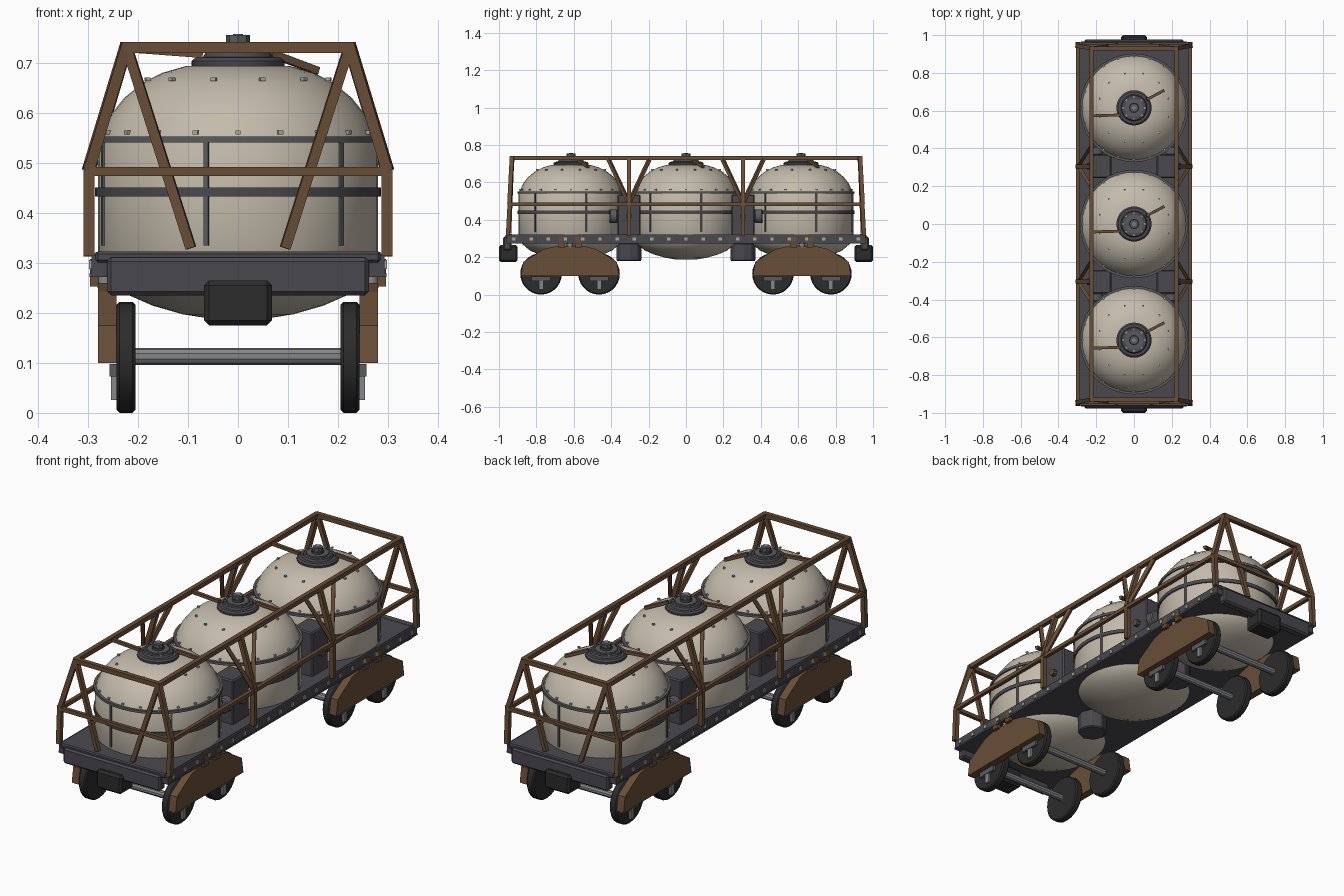
import bpy, bmesh, math
from mathutils import Vector, Matrix

cube = bpy.data.objects.get("Cube")
if cube:
    bpy.data.objects.remove(cube)


def material(name, rgb):
    m = bpy.data.materials.new(name)
    m.use_nodes = True
    col = (*rgb, 1)
    m.diffuse_color = col
    m.node_tree.nodes["Principled BSDF"].inputs["Base Color"].default_value = col
    return m


CREAM = material("cream tank", (0.55, 0.50, 0.41))
SLATE = material("slate frame", (0.068, 0.066, 0.077))
BAND = material("grey band", (0.10, 0.105, 0.115))
DARK = material("dark rubber", (0.025, 0.025, 0.026))
BROWN = material("brown steel", (0.14, 0.075, 0.038))
STEEL = material("light steel", (0.24, 0.245, 0.255))
BOLT = material("bolt grey", (0.40, 0.385, 0.35))


def finish(name, bm, mat, bevel=0, smooth=False):
    bmesh.ops.recalc_face_normals(bm, faces=bm.faces)
    me = bpy.data.meshes.new(name)
    bm.to_mesh(me)
    bm.free()
    me.materials.append(mat)
    ob = bpy.data.objects.new(name, me)
    bpy.context.collection.objects.link(ob)
    if bevel:
        mod = ob.modifiers.new("Bevel", "BEVEL")
        mod.width, mod.segments = bevel, 1
    if smooth:
        bpy.ops.object.select_all(action="DESELECT")
        ob.select_set(True)
        bpy.context.view_layer.objects.active = ob
        bpy.ops.object.shade_smooth_by_angle(angle=math.radians(35))
    return ob


def add_box(bm, centre, size, rot=Matrix()):
    bmesh.ops.create_cube(bm, size=1, matrix=Matrix.Translation(centre) @ rot @ Matrix.Diagonal((*size, 1)))


def box(name, centre, size, mat, bevel=0):
    bm = bmesh.new()
    add_box(bm, centre, size)
    return finish(name, bm, mat, bevel)


def add_bar(bm, a, b, t=0.022):
    a, b = Vector(a), Vector(b)
    d = b - a
    rot = d.to_track_quat("Z", "Y").to_matrix().to_4x4()
    add_box(bm, (a + b) / 2, (t, t, d.length + t * 0.6), rot)


def cyl(name, a, b, r, mat, sides=24, bevel=0, smooth=True):
    a, b = Vector(a), Vector(b)
    d = b - a
    rot = d.to_track_quat("Z", "Y").to_matrix().to_4x4()
    bm = bmesh.new()
    bmesh.ops.create_cone(bm, cap_ends=True, segments=sides, radius1=r, radius2=r, depth=d.length,
                          matrix=Matrix.Translation((a + b) / 2) @ rot)
    return finish(name, bm, mat, bevel, smooth)


def lathe(name, profile, y, mat, sides=40):
    bm = bmesh.new()
    verts = [bm.verts.new((r, y, z)) for r, z in profile]
    edges = [bm.edges.new(p) for p in zip(verts, verts[1:])]
    bmesh.ops.spin(bm, geom=verts + edges, cent=(0, y, 0), axis=(0, 0, 1), angle=math.tau, steps=sides)
    bmesh.ops.remove_doubles(bm, verts=bm.verts, dist=0.0002)
    return finish(name, bm, mat, smooth=True)


def ring_of_boxes(name, y, r, z, count, size, mat, start=0):
    bm = bmesh.new()
    for i in range(count):
        rot = Matrix.Rotation(math.radians(start) + math.tau * i / count, 4, "Z")
        add_box(bm, Vector((0, y, z)) + rot @ Vector((r, 0, 0)), size, rot)
    return finish(name, bm, mat)


# Tanks with hoops, straps, bolts and hatches
TANK = [(0, 0.187), (0.06, 0.189), (0.11, 0.197), (0.17, 0.214), (0.22, 0.236), (0.26, 0.27), (0.28, 0.31),
        (0.28, 0.54), (0.271, 0.56), (0.255, 0.595), (0.227, 0.63), (0.19, 0.66), (0.15, 0.68),
        (0.105, 0.693), (0, 0.695)]
HATCH = [(0, 0.685), (0.088, 0.685), (0.093, 0.694), (0.093, 0.703), (0.085, 0.71), (0.07, 0.711),
         (0.065, 0.72), (0, 0.722)]


def hoop(name, y, z, h, r, mat):
    lathe(name, [(0.272, z - h), (r, z - h), (r, z + h), (0.272, z + h)], y, mat)


for tag, y in (("front", -0.615), ("middle", 0), ("rear", 0.615)):
    lathe(tag + "_tank", TANK, y, CREAM)
    hoop(tag + "_upper_hoop", y, 0.546, 0.006, 0.287, BAND)
    hoop(tag + "_lower_hoop", y, 0.441, 0.009, 0.286, SLATE)
    ring_of_boxes(tag + "_straps", y, 0.281, 0.44, 6, (0.008, 0.009, 0.21), BAND, start=-103)
    ring_of_boxes(tag + "_hoop_bolts", y, 0.272, 0.56, 20, (0.012, 0.01, 0.008), BOLT, start=-90)
    ring_of_boxes(tag + "_dome_bolts", y, 0.187, 0.667, 12, (0.01, 0.01, 0.007), BOLT, start=15)
    lathe(tag + "_hatch", HATCH, y, SLATE)
    cyl(tag + "_hatch_plate", (0, y, 0.715), (0, y, 0.728), 0.05, BAND)
    ring_of_boxes(tag + "_hatch_bolts", y, 0.058, 0.723, 8, (0.01, 0.01, 0.008), STEEL)
    cyl(tag + "_hatch_neck", (0, y, 0.72), (0, y, 0.738), 0.027, SLATE, 12)
    cyl(tag + "_hatch_knob", (0, y, 0.737), (0, y, 0.755), 0.024, BAND, 8, smooth=False)
    cyl(tag + "_knob_cap", (0, y, 0.75), (0, y, 0.757), 0.01, STEEL, 8)
    bm = bmesh.new()
    add_bar(bm, (-0.22, y - 0.042, 0.728), (-0.075, y - 0.038, 0.717), 0.015)
    add_bar(bm, (0.07, y + 0.045, 0.717), (0.155, y + 0.09, 0.685), 0.015)
    finish(tag + "_hatch_arms", bm, BROWN)

# Deck and side sills
box("deck", (0, 0, 0.297), (0.57, 1.92, 0.05), SLATE)
for side, s in (("left", 1), ("right", -1)):
    box(side + "_sill", (s * 0.284, 0, 0.296), (0.018, 1.92, 0.046), SLATE)
    box(side + "_sill_lip", (s * 0.288, 0, 0.276), (0.018, 1.92, 0.008), SLATE)
    bm = bmesh.new()
    for i in range(21):
        add_box(bm, (s * 0.294, -0.92 + i * 0.092, 0.297), (0.008, 0.018, 0.018))
    finish(side + "_sill_rivets", bm, BOLT)

# End beams and buffers
for end, e in (("front", -1), ("rear", 1)):
    box(end + "_beam", (0, e * 0.955, 0.273), (0.524, 0.045, 0.076), SLATE, 0.008)
    box(end + "_beam_cap", (0, e * 0.945, 0.312), (0.57, 0.04, 0.022), SLATE, 0.005)
    box(end + "_buffer", (0, e * 0.95, 0.22), (0.136, 0.1, 0.09), DARK, 0.01)

# Equipment cabinets between the tanks
for end, e in (("front", -1), ("rear", 1)):
    y = e * 0.305
    cyl(end + "_underfloor_reservoir", (0, y, 0.18), (0, y, 0.275), 0.068, SLATE, 8, 0.005, False)
    for side, s in (("left", 1), ("right", -1)):
        n = end + "_" + side
        box(n + "_cabinet", (s * 0.175, y, 0.425), (0.11, 0.125, 0.22), SLATE, 0.006)
        cyl(n + "_cabinet_valve", (s * 0.2, y + e * 0.06, 0.42), (s * 0.2, y + e * 0.105, 0.42),
            0.038, BAND, 10, 0.006, False)
        cyl(n + "_cabinet_knob", (s * 0.225, y, 0.42), (s * 0.25, y, 0.42), 0.017, BROWN, 8, smooth=False)

# Cage of square bars around the tanks
for side, s in (("left", 1), ("right", -1)):
    bm = bmesh.new()
    add_bar(bm, (s * 0.225, -0.93, 0.73), (s * 0.225, 0.93, 0.73))
    add_bar(bm, (s * 0.298, -0.945, 0.483), (s * 0.298, 0.945, 0.483), 0.018)
    finish(side + "_cage_rails", bm, BROWN)
    bm = bmesh.new()
    for y0, y1, y2 in ((-0.952, -0.943, -0.93), (-0.305,) * 3, (0.305,) * 3, (0.952, 0.943, 0.93)):
        add_bar(bm, (s * 0.298, y0, 0.32), (s * 0.298, y1, 0.49))
        add_bar(bm, (s * 0.298, y1, 0.49), (s * 0.225, y2, 0.73))
    for y in (-0.305, 0.305):
        for d in (-0.11, 0.11):
            add_bar(bm, (s * 0.295, y, 0.49), (s * 0.225, y + d, 0.725), 0.018)
    finish(side + "_cage_posts", bm, BROWN)
for end, e in (("front", -1), ("rear", 1)):
    bm = bmesh.new()
    add_bar(bm, (-0.225, e * 0.93, 0.73), (0.225, e * 0.93, 0.73))
    add_bar(bm, (-0.295, e * 0.945, 0.482), (0.295, e * 0.945, 0.482), 0.018)
    for s in (-1, 1):
        add_bar(bm, (s * 0.22, e * 0.93, 0.725), (s * 0.096, e * 0.945, 0.335), 0.02)
    finish(end + "_cage_frame", bm, BROWN)

# Bogies: side frames, wheels, axles and bearings
FRAME = [(-0.262, 0.1), (-0.25, 0.175), (-0.14, 0.243), (-0.07, 0.26), (0.07, 0.26),
         (0.14, 0.243), (0.25, 0.175), (0.262, 0.1)]
for end, e in (("front", -1), ("rear", 1)):
    yc = e * 0.62
    for side, s in (("left", 1), ("right", -1)):
        n = end + "_" + side
        bm = bmesh.new()
        face = bm.faces.new([bm.verts.new((s * 0.243, yc + y, z)) for y, z in FRAME])
        ext = bmesh.ops.extrude_face_region(bm, geom=[face])
        bmesh.ops.translate(bm, vec=(s * 0.037, 0, 0),
                            verts=[v for v in ext["geom"] if isinstance(v, bmesh.types.BMVert)])
        finish(n + "_bogie_side", bm, BROWN)
        cyl(n + "_pivot", (s * 0.265, yc, 0.25), (s * 0.265, yc, 0.285), 0.016, STEEL, 12)
        for d in (-0.045, 0.045):
            box(n + "_pivot_bracket", (s * 0.287, yc + d, 0.28), (0.018, 0.035, 0.055), BROWN)
        for label, d in (("fore", -0.155), ("aft", 0.155)):
            y = yc + d
            cyl(n + "_" + label + "_wheel", (s * 0.205, y, 0.111), (s * 0.243, y, 0.111), 0.111, DARK, 28, 0.006)
            box(n + "_" + label + "_bearing", (s * 0.249, y, 0.085), (0.015, 0.1, 0.025), BAND)
            box(n + "_" + label + "_bearing_stem", (s * 0.247, y, 0.052), (0.014, 0.024, 0.052), STEEL)
    for label, d in (("fore", -0.155), ("aft", 0.155)):
        cyl(end + "_" + label + "_axle", (-0.21, yc + d, 0.113), (0.21, yc + d, 0.113), 0.017, STEEL, 10, smooth=False)
